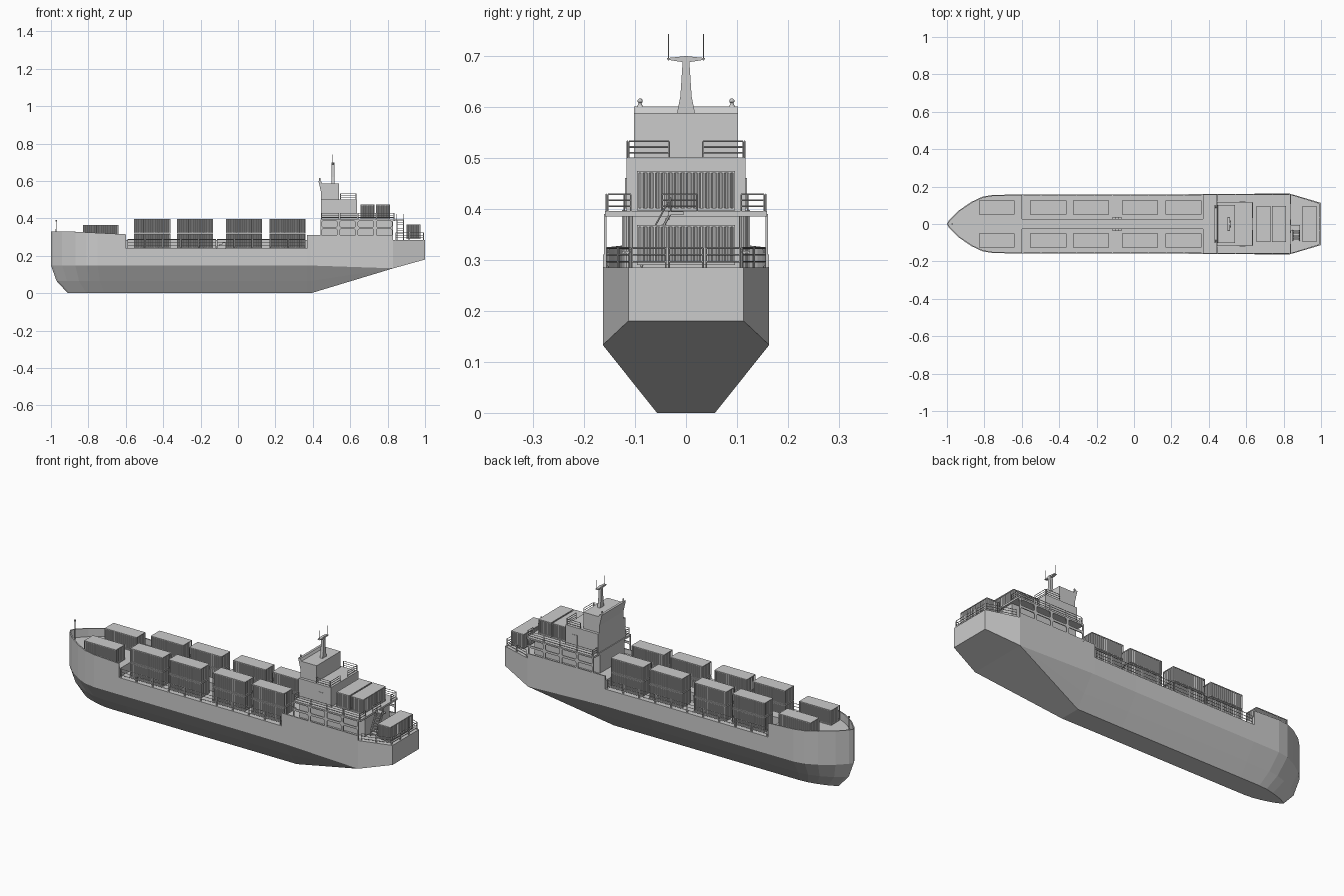
import bpy, bmesh, math
from mathutils import Vector, Matrix

if "Cube" in bpy.data.objects:
    bpy.data.objects.remove(bpy.data.objects["Cube"])


def finish(name, bm):
    bmesh.ops.recalc_face_normals(bm, faces=bm.faces)
    me = bpy.data.meshes.new(name)
    bm.to_mesh(me)
    bm.free()
    ob = bpy.data.objects.new(name, me)
    bpy.context.collection.objects.link(ob)
    return ob


def add_box(bm, x0, x1, y0, y1, z0, z1):
    vs = bmesh.ops.create_cube(bm, size=1)['verts']
    for v in vs:
        v.co = Vector(((x0, x1)[v.co.x > 0], (y0, y1)[v.co.y > 0], (z0, z1)[v.co.z > 0]))


def box(name, *b):
    bm = bmesh.new()
    add_box(bm, *b)
    return finish(name, bm)


def add_rod(bm, p, q, r=0.0016, r2=None, seg=6):
    p, q = Vector(p), Vector(q)
    d = q - p
    m = d.to_track_quat('Z', 'Y').to_matrix().to_4x4()
    m.translation = (p + q) / 2
    bmesh.ops.create_cone(bm, cap_ends=True, segments=seg, radius1=r,
                          radius2=r if r2 is None else r2, depth=d.length, matrix=m)


def add_prism(bm, pts, vec):
    a = [bm.verts.new(p) for p in pts]
    b = [bm.verts.new(Vector(p) + Vector(vec)) for p in pts]
    bm.faces.new(a)
    bm.faces.new(b[::-1])
    for i in range(len(a)):
        j = (i + 1) % len(a)
        bm.faces.new((a[i], a[j], b[j], b[i]))


def railing(name, paths, z, h, panel=0.1):
    # panels of posts and three bars along each path
    bm = bmesh.new()
    for path in paths:
        for a, b in zip(path, path[1:]):
            a, b = Vector((*a, z)), Vector((*b, z))
            n = max(1, round((b - a).length / panel))
            gap = (b - a).normalized() * 0.003
            for i in range(n):
                p, q = a.lerp(b, i / n) + gap, a.lerp(b, (i + 1) / n) - gap
                for s in (p, q):
                    add_rod(bm, s, s + Vector((0, 0, h)))
                for f in (0.3, 0.65, 1):
                    u = Vector((0, 0, h * f))
                    add_rod(bm, p + u, q + u)
    return finish(name, bm)


def container(name, x0, x1, y0, y1, z0, z1):
    # corrugated walls inside a frame of posts and beams
    bm = bmesh.new()
    t, dep = 0.004, 0.004
    c = [Vector((x0 + t, y0 + t, 0)), Vector((x1 - t, y0 + t, 0)),
         Vector((x1 - t, y1 - t, 0)), Vector((x0 + t, y1 - t, 0))]
    ring = []
    for i in range(4):
        a, b = c[i], c[(i + 1) % 4]
        d = (b - a).normalized()
        out = Vector((d.y, -d.x, 0))
        n = max(4, round((b - a).length / 0.0125))
        for k in range(n):
            for f, o in ((0.1, 0), (0.35, 1), (0.6, 1), (0.85, 0)):
                ring.append(a.lerp(b, (k + f) / n) + out * dep * (o - 0.3))
    add_prism(bm, [p + Vector((0, 0, z0 + 0.003)) for p in ring], (0, 0, z1 - z0 - 0.006))
    add_box(bm, x0, x1, y0, y1, z0, z0 + 0.005)
    add_box(bm, x0, x1, y0, y1, z1 - 0.004, z1)
    for x in (x0, x1 - t):
        for y in (y0, y1 - t):
            add_box(bm, x, x + t, y, y + t, z0, z1)
    return finish(name, bm)


# hull: stations of x, half width, deck height
stations = [(-1, 0, .285), (-.988, .022, .285), (-.94, .07, .285), (-.87, .118, .285),
            (-.81, .146, .285), (-.75, .156, .285), (-.6, .157, .285), (-.6, .157, .24),
            (.12, .157, .24), (.37, .16, .24), (.37, .16, .285), (.39, .16, .285),
            (.83, .163, .285), (1, .113, .285)]


def section(x, y, zd):
    if x > 0.8:
        c = (x, y, .133 if x < .9 else .18)
        return [c, c, c, (x, y, zd)]
    s = min(x + .6, 0)
    xb, xm = (x, x) if s == 0 else (-.6 + s * .775, -.6 + s * .925)
    return [(xb, y * .355, 0), (xm, y * .645, .065), (x, y, .148), (x, y, zd)]


bm = bmesh.new()
rows = []
for st in stations:
    pts = section(*st)
    rows.append(([bm.verts.new((x, -y, z)) for x, y, z in pts],
                 [bm.verts.new(p) for p in pts]))
for i in range(len(rows) - 1):
    (a, b), (c, d) = rows[i], rows[i + 1]
    bm.faces.new((a[3], c[3], d[3], b[3]))
    if stations[i][0] != stations[i + 1][0]:
        bm.faces.new((a[0], b[0], d[0], c[0]))
        for k in range(3):
            bm.faces.new((a[k], c[k], c[k + 1], a[k + 1]))
            bm.faces.new((b[k], b[k + 1], d[k + 1], d[k]))
bm.faces.new((rows[-1][0][2], rows[-1][1][2], rows[-1][1][3], rows[-1][0][3]))
bmesh.ops.remove_doubles(bm, verts=bm.verts, dist=1e-5)
finish('hull', bm)

# raised walkway between the cargo rows, with steps down to each side
box('centre_walkway', -.6, .37, -.026, .026, .24, .285)
for s in (-1, 1):
    for i in range(3):
        y0, y1 = sorted((s * .026, s * .038))
        box('walkway_step', -.115 + .016 * i, -.099 + .016 * i, y0, y1, .24, .252 + .011 * i)


def bulwark(name, pts):
    # thin wall along points of x, y, top height
    me = bpy.data.meshes.new(name)
    n = len(pts)
    me.from_pydata([(x, y, .283) for x, y, z in pts] + list(pts), [],
                   [(i, i + 1, n + i + 1, n + i) for i in range(n - 1)])
    ob = bpy.data.objects.new(name, me)
    bpy.context.collection.objects.link(ob)
    m = ob.modifiers.new('thickness', 'SOLIDIFY')
    m.thickness, m.offset = 0.006, -1


half = [(x, y, .315 + .015 * min(1, (-.6 - x) / .3)) for x, y, _ in stations[:7]]
bulwark('bow_bulwark', half[::-1] + [(x, -y, z) for x, y, z in half[1:]])
side = [(.37, -.16, .31), (.39, -.16, .31), (.83, -.163, .31)]
bulwark('aft_bulwark_front', side)
bulwark('aft_bulwark_back', [(x, -y, z) for x, y, z in side[::-1]])

# cargo containers: two rows, two tiers, plus bow and stern ones
for s, tag in ((-1, 'front'), (1, 'back')):
    y0, y1 = sorted((s * .05, s * .125))
    container('bow_container_' + tag, -.83, -.64, y0, y1, .285, .365)
    for i, x in enumerate((-.555, -.327, -.064, .168)):
        for t in range(2):
            container(f'cargo_container_{tag}_{i}_{t}', x, x + .193, y0, y1,
                      .241 + .079 * t, .317 + .08 * t)
for i, (x, z) in enumerate(((.655, .396), (.738, .396), (.9, .29))):
    container(f'aft_container_{i}', x, x + .075, -.096, .096, z, z + .078)

# deckhouse, boat deck, tower
box('deckhouse', .44, .83, -.105, .105, .285, .387)
box('boat_deck', .44, .84, -.159, .159, .385, .395)
box('tower_base', .444, .635, -.117, .117, .395, .5)
bm = bmesh.new()
prof = [(.444, .395), (.444, .54), (.43, .6), (.443, .6), (.45, .587), (.54, .587), (.54, .395)]
add_prism(bm, [(x, -.102, z) for x, z in prof], (0, .204, 0))
finish('bridge', bm)
for s in (-1, 1):
    box('tower_door', .565, .595, s * .117 - .002, s * .117 + .002, .4, .46)

# side walls with two rows of chamfered openings
for s in (-1, 1):
    bm = bmesh.new()
    n = 4
    for i in range(n):
        for z0, z1 in ((.3, .347), (.347, .39)):
            x0, x1 = .44 + .39 * i / n, .44 + .39 * (i + 1) / n
            m, k = .007, .005
            a, b, c, d = x0 + m, x1 - m, z0 + m, z1 - m * .7
            V = lambda p: bm.verts.new((p[0], s * .158, p[1]))
            o = [V(p) for p in ((x0, z0), (x1, z0), (x1, z1), (x0, z1))]
            h = [V(p) for p in ((a, c + k), (a + k, c), (b - k, c), (b, c + k),
                                (b, d - k), (b - k, d), (a + k, d), (a, d - k))]
            for j in range(4):
                bm.faces.new((o[j], h[2 * j + 1], h[2 * j]))
                bm.faces.new((o[j], o[(j + 1) % 4], h[(2 * j + 2) % 8], h[2 * j + 1]))
    bmesh.ops.remove_doubles(bm, verts=bm.verts, dist=1e-5)
    wall = finish('side_wall', bm)
    wall.modifiers.new('thickness', 'SOLIDIFY').thickness = 0.005
    wall.modifiers[0].offset = 0

# railings
for s in (-1, 1):
    railing('main_deck_railing', [[(-.593, s * .153), (.363, s * .153)]], .24, .047)
railing('stern_railing', [[(.84, -.156), (.993, -.109), (.993, .109), (.84, .156)]], .285, .038, .07)
railing('boat_deck_railing', [[(.445, s * .118), (.445, s * .156), (.836, s * .156), (.836, s * .105)]
                              for s in (-1, 1)] + [[(.836, -.05), (.836, .025)]], .395, .033)
railing('tower_railing', [[(.545, s * .115), (.632, s * .115), (.632, s * .03)]
                          for s in (-1, 1)], .5, .032)

# stern stairs
bm = bmesh.new()
top, low = Vector((0, -.03, .392)), Vector((0, -.088, .286))
for x in (.85, .885):
    o = Vector((x, 0, 0))
    add_rod(bm, top + o, low + o, .0025)
    add_rod(bm, top + o + Vector((0, 0, .03)), low + o + Vector((0, 0, .03)))
    for p in (top, low):
        add_rod(bm, p + o, p + o + Vector((0, 0, .03)))
for i in range(1, 9):
    p = top.lerp(low, i / 9)
    add_box(bm, .85, .885, p.y - .005, p.y + .005, p.z - .001, p.z + .001)
add_box(bm, .838, .887, -.035, -.005, .388, .394)
finish('stern_stairs', bm)

# mast with crossarm and antennas
bm = bmesh.new()
add_prism(bm, [(.5, y, z) for y, z in ((-.018, .585), (.018, .585), (.011, .62), (.006, .698),
                                       (-.006, .698), (-.011, .62))], (.016, 0, 0))
add_prism(bm, [(.5, y, z) for y, z in ((-.037, .695), (-.037, .692), (0, .686), (.037, .692),
                                       (.037, .695), (0, .699))], (.014, 0, 0))
for s in (-1, 1):
    add_rod(bm, (.507, s * .034, .69), (.507, s * .034, .742), .001)
finish('mast', bm)

# bridge lamps and bow pole
for s in (-1, 1):
    bm = bmesh.new()
    add_rod(bm, (.437, s * .09, .599), (.437, s * .09, .607), .006, .003, 10)
    bmesh.ops.create_uvsphere(bm, u_segments=10, v_segments=6, radius=.005,
                              matrix=Matrix.Translation((.437, s * .09, .611)))
    finish('bridge_lamp', bm)
bm = bmesh.new()
add_rod(bm, (-.972, 0, .285), (-.972, 0, .385), .003, .002, 8)
add_rod(bm, (-.972, 0, .383), (-.972, 0, .391), .005, .005, 8)
finish('bow_pole', bm)
